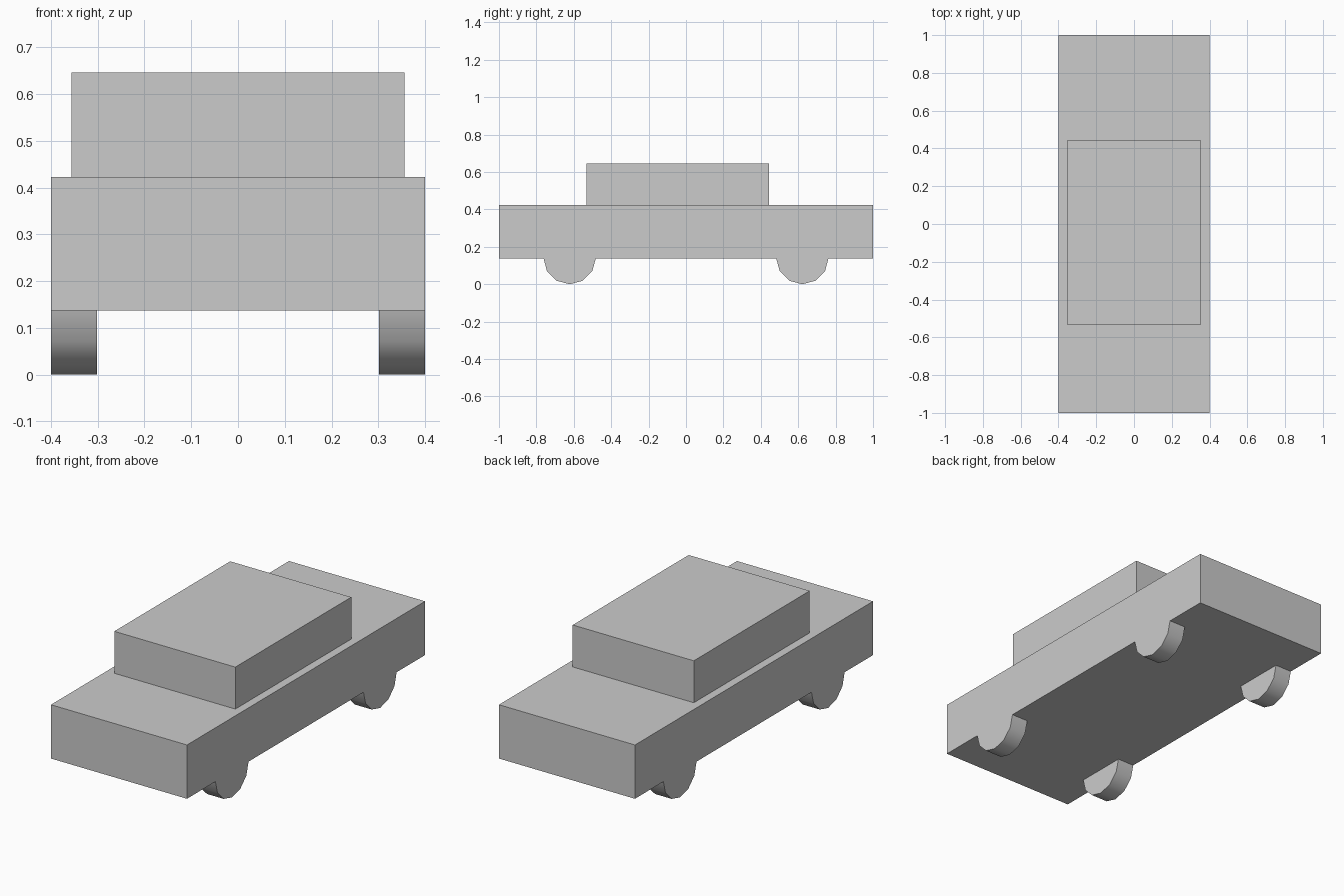
import bpy, bmesh, math

if "Cube" in bpy.data.objects:
    bpy.data.objects.remove(bpy.data.objects["Cube"])

HALF_W = 0.4
WHEEL_R = 0.14


def add_prism(bm, ring, axis, a, b):
    """Extrude a 2D ring along axis (0 = x, 2 = z) from a to b."""
    def place(p, t):
        return (t, p[0], p[1]) if axis == 0 else (p[0], p[1], t)
    face = bm.faces.new([bm.verts.new(place(p, a)) for p in ring])
    ext = bmesh.ops.extrude_face_region(bm, geom=[face])["geom"]
    for v in ext:
        if isinstance(v, bmesh.types.BMVert):
            v.co[axis] = b


def make_object(name, prisms):
    bm = bmesh.new()
    for args in prisms:
        add_prism(bm, *args)
    bmesh.ops.recalc_face_normals(bm, faces=bm.faces[:])
    mesh = bpy.data.meshes.new(name)
    bm.to_mesh(mesh)
    bm.free()
    ob = bpy.data.objects.new(name, mesh)
    bpy.context.collection.objects.link(ob)
    return ob


def rect(x, y0, y1):
    return [(-x, y0), (x, y0), (x, y1), (-x, y1)]


def wheel_ring(y, sides=12):
    return [(y + WHEEL_R * math.sin(2 * math.pi * i / sides),
             WHEEL_R - WHEEL_R * math.cos(2 * math.pi * i / sides))
            for i in range(sides)]


# Lower body slab and cabin box
body = make_object("car_body", [(rect(HALF_W, -1, 1), 2, 0.137, 0.423)])
make_object("cabin", [(rect(0.356, -0.531, 0.443), 2, 0.423, 0.646)])

# Four wheels, flush with the body sides
wheels = make_object("wheels", [
    (wheel_ring(y), 0, s * 0.302, s * HALF_W)
    for y in (-0.622, 0.622) for s in (-1, 1)])
wheels.hide_render = True

# Fuse wheels into the body so the sides run through as one surface
mod = body.modifiers.new("fuse_wheels", 'BOOLEAN')
mod.operation = 'UNION'
mod.solver = 'EXACT'
mod.object = wheels
bpy.context.view_layer.objects.active = body
body.select_set(True)
bpy.ops.object.modifier_apply(modifier=mod.name)
bpy.data.objects.remove(wheels)

# Merge the coplanar pieces left on the flat sides, then smooth the treads
bm = bmesh.new()
bm.from_mesh(body.data)
bmesh.ops.dissolve_limit(bm, angle_limit=math.radians(1),
                         verts=bm.verts[:], edges=bm.edges[:])
bm.to_mesh(body.data)
bm.free()
bpy.ops.object.shade_smooth_by_angle(angle=math.radians(40))
